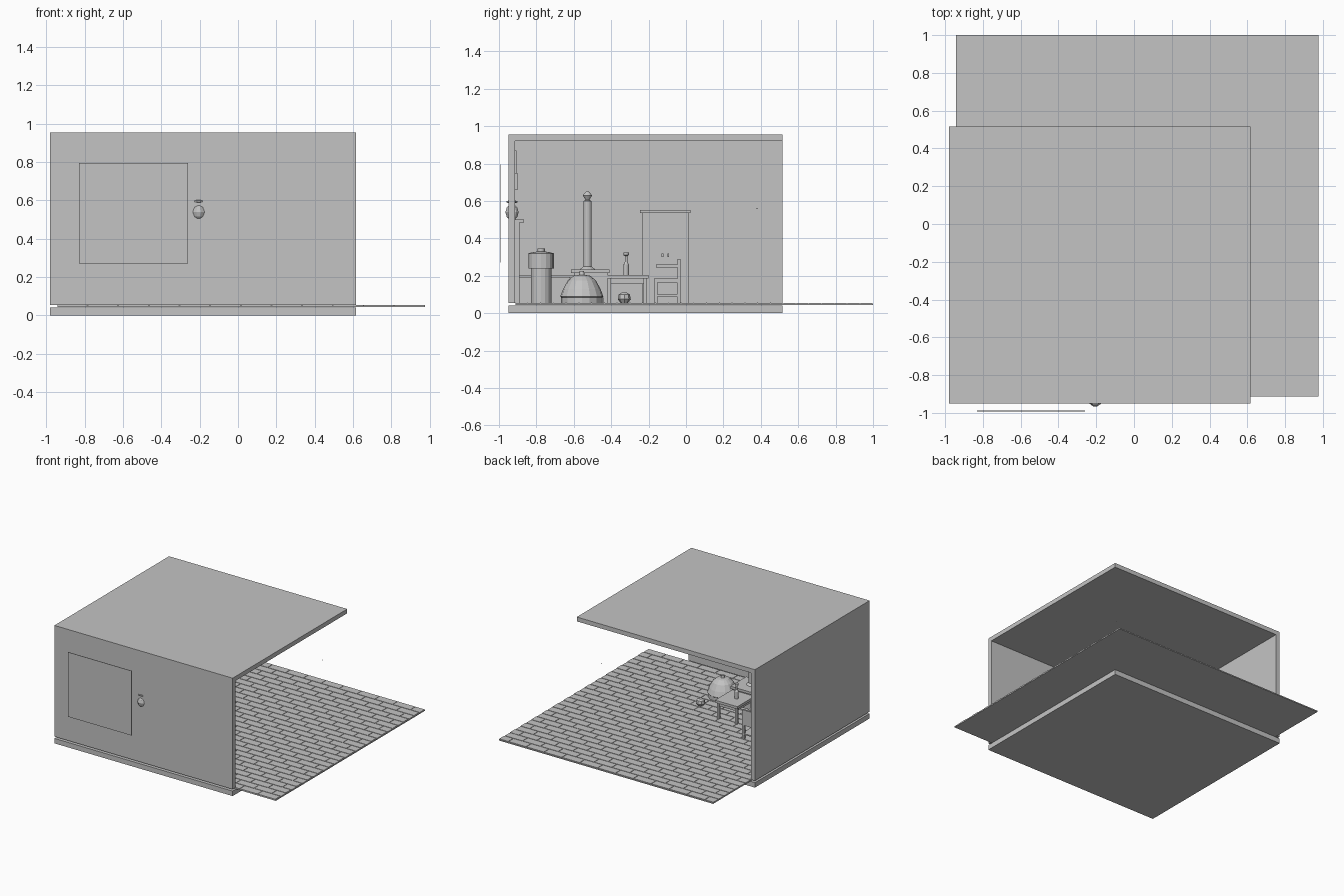
import bpy, bmesh, math
from mathutils import Matrix, Vector

old = bpy.data.objects.get("Cube")
if old:
    bpy.data.objects.remove(old, do_unlink=True)

GREY = (0.55, 0.55, 0.55, 1)
mat = bpy.data.materials.new("plain grey")
mat.use_nodes = True
mat.diffuse_color = GREY
mat.node_tree.nodes["Principled BSDF"].inputs["Base Color"].default_value = GREY

FLOOR = 0.055


def finish(name, bm):
    bmesh.ops.recalc_face_normals(bm, faces=bm.faces)
    mesh = bpy.data.meshes.new(name)
    bm.to_mesh(mesh)
    bm.free()
    mesh.materials.append(mat)
    obj = bpy.data.objects.new(name, mesh)
    bpy.context.collection.objects.link(obj)
    return obj


def add_box(bm, x, y, z):
    """Add a box from (min, max) pairs."""
    mid = Vector([(a + b) / 2 for a, b in (x, y, z)])
    size = [b - a for a, b in (x, y, z)]
    bmesh.ops.create_cube(bm, size=1, matrix=Matrix.Translation(mid) @ Matrix.Diagonal((*size, 1)))


def boxes(name, *parts):
    bm = bmesh.new()
    for part in parts:
        add_box(bm, *part)
    return finish(name, bm)


def lathe(name, x, y, profile, sides=12):
    """Spin a (radius, height) profile around a vertical axis."""
    bm = bmesh.new()
    rings = [[bm.verts.new((x + r * math.cos(i * math.tau / sides),
                            y + r * math.sin(i * math.tau / sides), z)) for i in range(sides)]
             for r, z in profile]
    for low, high in zip(rings, rings[1:]):
        for i in range(sides):
            j = (i + 1) % sides
            bm.faces.new((low[i], low[j], high[j], high[i]))
    bm.faces.new(rings[0][::-1])
    bm.faces.new(rings[-1])
    return finish(name, bm)


def legs(x, y, top, t):
    """Four square legs at the corners of a rectangle."""
    return [((a, a + t), (b, b + t), (FLOOR, top))
            for a in (x[0], x[1] - t) for b in (y[0], y[1] - t)]


# Room shell, open at the left and the back
WX, WY = (-0.98, 0.617), (-0.95, 0.517)
boxes("foundation", (WX, WY, (0, 0.04)))
boxes("roof", (WX, WY, (0.92, 0.955)))
boxes("front_wall", (WX, (-0.95, -0.915), (FLOOR, 0.92)))
boxes("side_wall", ((-0.98, -0.945), (-0.915, 0.517), (FLOOR, 0.92)))

# Brick floor: thin slab with rows of staggered pavers
FX, FY = (-0.943, 0.977), (-0.912, 1.0)
boxes("floor_slab", (FX, FY, (0.043, 0.052)))
bm = bmesh.new()
ROWS, LENGTH, GAP = 28, 0.16, 0.005
depth = (FY[1] - FY[0]) / ROWS
for row in range(ROWS):
    y0 = FY[0] + row * depth
    x = FX[0] - (row % 2) * LENGTH / 2
    while x < FX[1] - GAP:
        x0, x1 = max(x, FX[0]), min(x + LENGTH - GAP, FX[1])
        if x1 - x0 > GAP:
            add_box(bm, (x0, x1), (y0, y0 + depth - GAP), (0.05, FLOOR))
        x += LENGTH
finish("floor_pavers", bm)

# Flat panels outside the front wall and on the side wall
boxes("window_panel", ((-0.83, -0.26), (-0.992, -0.988), (0.272, 0.795)))
boxes("wall_picture", ((-0.945, -0.938), (-0.82, -0.68), (0.55, 0.69)))

# Shelf with a vase that pokes through the wall
boxes("wall_shelf", ((-0.42, 0.0), (-0.915, -0.865), (0.485, 0.5)))
lathe("vase", -0.205, -0.93, [(0.016, 0.5), (0.03, 0.515), (0.037, 0.54), (0.03, 0.565),
                             (0.014, 0.578), (0.014, 0.588), (0.03, 0.592), (0.03, 0.6),
                             (0.004, 0.605), (0.004, 0.62)], 10)

# Hutch and low counter along the front wall
boxes("hutch", ((-0.6, -0.57), (-0.915, -0.89), (FLOOR, 0.485)),
      ((-0.03, 0.0), (-0.915, -0.89), (FLOOR, 0.485)),
      ((-0.6, 0.0), (-0.915, -0.905), (0.2, 0.42)))
boxes("wall_board", ((-0.5, -0.1), (-0.915, -0.9), (0.66, 0.75)),
      ((-0.31, -0.29), (-0.915, -0.905), (0.75, 0.87)))
boxes("counter", ((-0.9, -0.4), (-0.9, -0.62), (FLOOR, 0.19)),
      ((-0.91, -0.39), (-0.91, -0.6), (0.19, 0.205)))

# Cooker with a lidded pot
lathe("cooker", -0.3, -0.775, [(0.055, FLOOR), (0.055, 0.24), (0.068, 0.24), (0.068, 0.32),
                              (0.05, 0.325), (0.02, 0.33), (0.02, 0.345)], 16)

# Heating stove with chimney
boxes("stove", ((-0.32, -0.12), (-0.6, -0.42), (0.085, 0.215)),
      ((-0.33, -0.11), (-0.615, -0.41), (0.215, 0.235)),
      *legs((-0.32, -0.12), (-0.6, -0.42), 0.09, 0.025))
lathe("chimney", -0.22, -0.527, [(0.04, 0.235), (0.022, 0.25), (0.022, 0.6), (0.01, 0.605),
                                (0.025, 0.63), (0.008, 0.65)])

# Faceted dome basket
lathe("dome", 0.06, -0.557, [(0.11, FLOOR), (0.11, 0.085), (0.115, 0.09), (0.1, 0.13),
                            (0.075, 0.175), (0.045, 0.2), (0.015, 0.205), (0.012, 0.225)], 16)

# Small table with a bottle
TX, TY = (-0.32, -0.12), (-0.43, -0.2)
boxes("table", (TX, TY, (0.185, 0.205)), ((-0.3, -0.14), (-0.41, -0.22), (0.155, 0.185)),
      *legs((-0.31, -0.13), (-0.42, -0.21), 0.185, 0.018))
lathe("bottle", -0.23, -0.32, [(0.015, 0.205), (0.015, 0.26), (0.007, 0.275), (0.007, 0.305),
                              (0.014, 0.31), (0.014, 0.325)])
lathe("floor_jug", 0.1, -0.33, [(0.02, FLOOR), (0.035, 0.075), (0.03, 0.1), (0.015, 0.11)], 8)

# Chair
CX, CY = (-0.62, -0.48), (-0.17, -0.03)
boxes("chair", (CX, CY, (0.165, 0.185)), (CX, (-0.045, -0.03), (0.185, 0.29)),
      (CX, (-0.16, -0.03), (0.09, 0.1)),
      *legs(CX, CY, 0.17, 0.018),
      *[((x, x + 0.018), (-0.16, -0.03), (0.245, 0.26)) for x in (CX[0], CX[1] - 0.018)])

# Wardrobe against the side wall
boxes("wardrobe", ((-0.944, -0.72), (-0.235, 0.015), (FLOOR, 0.535)),
      ((-0.944, -0.71), (-0.245, 0.025), (0.535, 0.553)),
      *[((-0.72, -0.714), y, (0.08, 0.52)) for y in ((-0.225, -0.113), (-0.107, 0.005))],
      *[((-0.714, -0.702), (y, y + 0.01), (0.3, 0.32)) for y in (-0.13, -0.1)])

# Tiny hanging bead
lathe("bead", 0.49, 0.38, [(0.001, 0.557), (0.003, 0.56), (0.001, 0.563)], 6)
